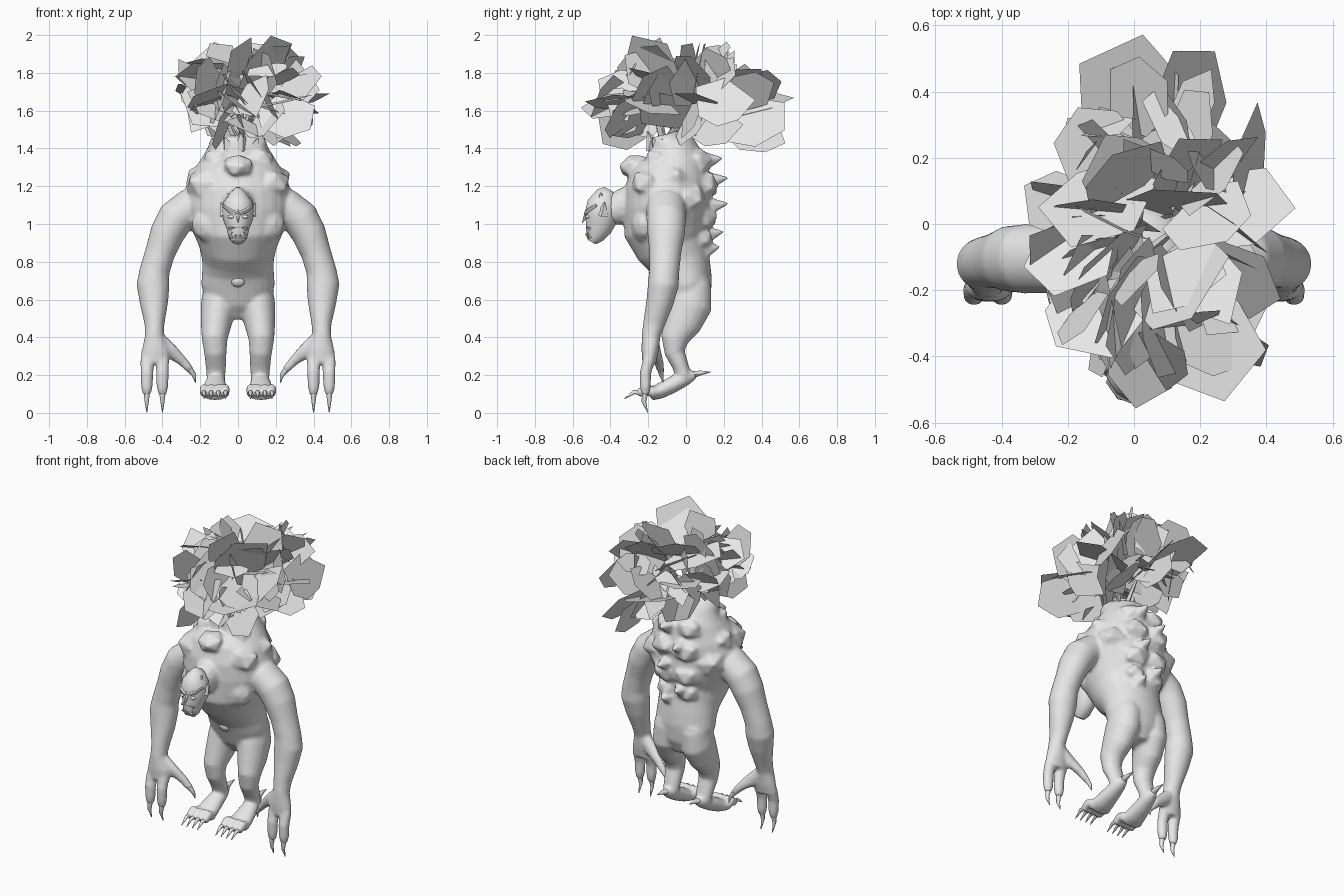
import bpy, bmesh, math, random
from mathutils import Vector, Matrix

random.seed(8)
grey = bpy.data.materials.new("stone grey")
grey.diffuse_color = (0.8, 0.8, 0.8, 1)


def finish(bm, name, smooth=None):
    bmesh.ops.recalc_face_normals(bm, faces=bm.faces[:])
    me = bpy.data.meshes.new(name)
    bm.to_mesh(me)
    bm.free()
    me.materials.append(grey)
    ob = bpy.data.objects.new(name, me)
    bpy.context.collection.objects.link(ob)
    if smooth:
        bpy.context.view_layer.objects.active = ob
        ob.select_set(True)
        bpy.ops.object.shade_smooth_by_angle(angle=math.radians(smooth))
        ob.select_set(False)
    return ob


def tube(bm, pts, n=14, s=1):
    """Closed loft through (x, y, z, side radius, depth radius) stations."""
    cs = [Vector((p[0] * s, p[1], p[2])) for p in pts]
    rings = []
    for i, p in enumerate(pts):
        t = (cs[min(i + 1, len(cs) - 1)] - cs[max(i - 1, 0)]).normalized()
        u = (Vector((1, 0, 0)) - t * t.x).normalized()
        v = t.cross(u)
        rings.append([bm.verts.new(cs[i] + u * p[3] * math.cos(a) + v * p[4] * math.sin(a))
                      for a in (2 * math.pi * k / n for k in range(n))])
    for a, b in zip(rings, rings[1:]):
        for k in range(n):
            bm.faces.new((a[k], a[(k + 1) % n], b[(k + 1) % n], b[k]))
    bm.faces.new(rings[0][::-1])
    bm.faces.new(rings[-1])


def blob(bm, c, r, sub=2, rot=0.0):
    m = Matrix.Translation(c) @ Matrix.Rotation(rot, 4, 'X') @ Matrix.Diagonal((*r, 1))
    bmesh.ops.create_icosphere(bm, subdivisions=sub, radius=1, matrix=m)


def spike(bm, a, b, r, n=6):
    a, b = Vector(a), Vector(b)
    m = Matrix.Translation((a + b) / 2) @ (b - a).to_track_quat('Z', 'Y').to_matrix().to_4x4()
    bmesh.ops.create_cone(bm, cap_ends=True, segments=n, radius1=r, radius2=r * 0.08,
                          depth=(b - a).length, matrix=m)


# Body: torso, limbs, hands, feet and rocky growths fused into one skin
bm = bmesh.new()
tube(bm, [(0, y, z, rx, ry) for z, y, rx, ry in (
    (.50, .03, .07, .06), (.58, .02, .17, .11), (.68, .005, .195, .135), (.75, -.012, .19, .147),
    (.81, -.035, .19, .165), (.88, -.07, .205, .195), (.96, -.10, .24, .228), (1.08, -.095, .29, .235),
    (1.17, -.095, .285, .23), (1.26, -.08, .25, .215), (1.34, -.07, .20, .18),
    (1.40, -.085, .16, .135), (1.45, -.125, .145, .085), (1.47, -.13, .11, .06))], 28)
tube(bm, [(0, -.22, 1.12, .11, .12), (0, -.34, 1.09, .08, .095), (0, -.44, 1.06, .06, .07)])
FINGERS = ((.483, -.215), (.40, -.215))
TOES = (.066, .104, .143, .180)
for s in (1, -1):
    # arm
    tube(bm, [(.16, -.10, 1.10, .09, .10), (.26, -.105, 1.085, .10, .105), (.33, -.105, 1.03, .10, .105),
              (.375, -.105, .95, .092, .10), (.412, -.11, .85, .08, .085), (.442, -.115, .75, .08, .08),
              (.45, -.12, .68, .088, .082), (.445, -.14, .58, .075, .072), (.442, -.17, .47, .053, .058),
              (.443, -.185, .41, .05, .05), (.437, -.19, .33, .074, .046), (.44, -.195, .26, .078, .036)], 20, s)
    for x, y in FINGERS:
        tube(bm, [(x, y + .02, .29, .036, .032), (x, y, .21, .034, .032),
                  (x, y, .14, .032, .03), (x, y, .095, .022, .022)], 10, s)
    # thumb
    tube(bm, [(.43, -.18, .40, .04, .035), (.36, -.165, .33, .042, .032),
              (.295, -.145, .275, .028, .026), (.25, -.135, .225, .021, .021)], 10, s)
    # leg and foot
    tube(bm, [(.09, .035, .68, .09, .10), (.102, .02, .57, .096, .118), (.116, -.02, .47, .082, .10),
              (.124, -.06, .39, .068, .074), (.12, -.06, .32, .060, .054), (.117, -.03, .25, .055, .044),
              (.117, -.01, .19, .05, .04)], 18, s)
    tube(bm, [(.115, .05, .205, .025, .022), (.116, .0, .185, .045, .04), (.12, -.07, .15, .058, .045),
              (.123, -.14, .115, .07, .042), (.123, -.19, .095, .072, .032)], 14, s)
    for x in TOES:
        tube(bm, [(x, -.16, .105, .022, .028), (x, -.21, .125, .024, .032), (x, -.255, .10, .02, .024)], 10, s)
    # chest plates and buttocks
    blob(bm, (.12 * s, -.22, 1.0), (.13, .075, .11))
    blob(bm, (.085 * s, .055, .65), (.095, .08, .11))
    # rocky shoulder and back growths
    for x, y, z, r in ((.07, .06, 1.33, .085), (.07, .085, 1.20, .095), (.07, .085, 1.04, .09),
                       (.07, .08, .92, .07), (.18, -.06, 1.24, .095), (.17, -.20, 1.21, .10),
                       (.18, .02, 1.13, .095), (.11, -.15, 1.34, .075)):
        blob(bm, (x * s, y, z), (r * 1.15, r, r * .9), 1, random.uniform(-.5, .5))
for k, (z, y) in enumerate(((1.34, .165), (1.235, .195), (1.10, .195), (.95, .17), (.87, .15))):
    x = .05 * (-1) ** k
    spike(bm, (x, .04, z - .02), (x * 1.1, y + .03, z + .01), .09, 5)
blob(bm, (0, -.28, 1.31), (.09, .085, .06), 1, .4)
body = finish(bm, "body")
rm = body.modifiers.new("fuse", 'REMESH')
rm.mode = 'VOXEL'
rm.voxel_size = 0.01
rm.use_smooth_shade = True
sm = body.modifiers.new("soften", 'SMOOTH')
sm.factor = 0.5
sm.iterations = 7

# Claws on fingers, thumbs, toes and heels
bm = bmesh.new()
for s in (1, -1):
    for x, y in FINGERS:
        tube(bm, [(x, y, .12, .018, .018), (x, y - .008, .06, .011, .012),
                  (x, y + .012, .002, .002, .002)], 8, s)
    tube(bm, [(.26, -.135, .235, .018, .018), (.232, -.13, .20, .012, .012),
              (.225, -.12, .16, .002, .002)], 8, s)
    for x in TOES:
        tube(bm, [(x, -.235, .105, .014, .014), (x, -.275, .11, .011, .011),
                  (x, -.325, .075, .002, .002)], 8, s)
    tube(bm, [(.115, .03, .2, .026, .02), (.115, .08, .212, .014, .012), (.115, .13, .216, .002, .002)], 8, s)
finish(bm, "claws", 50)

# Head: skull with slanted brow, nose, jaw and short crest
bm = bmesh.new()
tube(bm, [(0, -.50, .905, .03, .025), (0, -.485, .93, .05, .048), (0, -.465, .975, .06, .072),
          (0, -.45, 1.02, .078, .085), (0, -.445, 1.07, .086, .088), (0, -.44, 1.12, .076, .083),
          (0, -.44, 1.16, .048, .06), (0, -.45, 1.19, .015, .02)], 14)
spike(bm, (0, -.515, 1.07), (0, -.55, 1.005), .02)
for s in (1, -1):
    tube(bm, [(.006, -.53, 1.055, .012, .012), (.045, -.517, 1.07, .012, .013), (.082, -.475, 1.1, .005, .008)], 6, s)
    spike(bm, (.065 * s, -.44, 1.05), (.09 * s, -.43, 1.115), .035, 5)
    spike(bm, (.04 * s, -.45, 1.12), (.055 * s, -.45, 1.165), .03, 5)
tube(bm, [(-.045, -.51, .975, .012, .008), (0, -.533, .985, .014, .01), (.045, -.51, .975, .012, .008)], 6)
tube(bm, [(-.042, -.505, .935, .012, .01), (0, -.528, .925, .016, .014), (.042, -.505, .935, .012, .01)], 6)
finish(bm, "head", 50)

bm = bmesh.new()
for s in (1, -1):
    blob(bm, (.036 * s, -.52, 1.038), (.02, .012, .010))
finish(bm, "eyes", 60)
bm = bmesh.new()
for s in (1, -1):
    for x, h in ((.01, .016), (.032, .03)):
        spike(bm, (x * s, -.53 + x * .4, .935), (x * s, -.535 + x * .4, .935 + h), .006, 5)
finish(bm, "teeth", 30)

# Navel bump
bm = bmesh.new()
blob(bm, (0, -.13, .70), (.042, .03, .036))
finish(bm, "navel", 60)

# Stump: splintered rim and bare stems
bm = bmesh.new()
for k in range(9):
    a = 2 * math.pi * k / 9
    c, d = math.cos(a), math.sin(a)
    spike(bm, (.10 * c, -.12 + .05 * d, 1.40), (.14 * c, -.125 + .08 * d, 1.45 + .04 * random.random()), .045, 4)
for x, y, z in ((.1, -.2, 1.72), (-.12, -.15, 1.7), (.03, .12, 1.68), (.18, .03, 1.66)):
    spike(bm, (0, -.12, 1.42), (x, y, z), .022, 4)
finish(bm, "stump", 20)

# Foliage: flat, ragged angular leaves (base, tip, width, roll in degrees)
OUTLINE = ((0, .1), (.25, .45), (.68, .5), (1, .15), (.85, -.42), (.3, -.5))


def leaf(base, tip, width, roll, jitter):
    base, tip = Vector(base), Vector(tip)
    axis = tip - base
    side = axis.cross(Vector((0, 0, 1))).normalized()
    side = Matrix.Rotation(math.radians(roll), 3, axis.normalized()) @ side
    return [base + axis * min(1, t + random.uniform(-jitter, jitter))
            + side * (w + random.uniform(-jitter, jitter)) * width for t, w in OUTLINE]


def inside(p):
    """Crown volume: a flattened dome, hollow underneath at the front left."""
    q = Vector(((p.x - .065) / .43, p.y / .57, (p.z - 1.69) / (.32 if p.z > 1.69 else .34)))
    low = 1.37 + .45 * max(0, -.1 - p.x) + (.08 if abs(p.x) < .15 and abs(p.y + .1) < .2 else 0)
    return q.length < 1.02 and p.z > low


bm = bmesh.new()
for bx, by, bz, tx, ty, tz, w, r in (
        (0, .12, 1.56, -.03, .565, 1.68, .32, 12), (.08, .1, 1.56, .22, .54, 1.53, .32, 50),
        (.06, -.12, 1.62, .32, -.52, 1.66, .32, 12), (.10, -.25, 1.62, .40, -.42, 1.53, .26, 60),
        (-.03, -.12, 1.62, -.20, -.40, 1.70, .30, 25), (0, -.2, 1.66, .03, -.565, 1.60, .24, -30),
        (.08, 0, 1.62, .48, .09, 1.68, .26, -15), (.1, -.1, 1.6, .44, -.2, 1.8, .26, 40),
        (-.04, 0, 1.62, -.345, .09, 1.72, .22, 25), (-.04, -.08, 1.6, -.33, -.06, 1.86, .2, -35),
        (.06, -.1, 1.62, .21, -.24, 2.0, .34, 5), (-.03, 0, 1.6, -.12, .02, 1.965, .24, 75),
        (.05, .03, 1.6, .2, .1, 1.97, .30, 60), (-.03, .05, 1.6, -.15, .32, 1.76, .22, -50),
        (.1, .05, 1.55, .32, .25, 1.45, .26, 35), (-.03, -.2, 1.58, -.13, -.46, 1.46, .24, 70),
        (.12, .2, 1.5, .14, .53, 1.46, .2, 80)):
    bm.faces.new([bm.verts.new(p) for p in leaf((bx, by, bz), (tx, ty, tz), w, r, .04)])
count = 0
for k in range(6000):
    a, e = k * 2.4 + random.uniform(-.3, .3), random.uniform(-1.0, 1.1)
    d = Vector((.42 * math.cos(a) * math.cos(e), .55 * math.sin(a) * math.cos(e), .32 * math.sin(e)))
    c = Vector((.065, 0, 1.68))
    # every other leaf is turned away from the crown's centre
    turn = Vector([random.uniform(-.12, .12) for _ in range(3)]) * (k % 2)
    pts = leaf(c + d * random.uniform(.1, .55) - turn, c + d * random.uniform(.8, 1) + turn,
               random.uniform(.18, .32), random.uniform(-90, 90), .12)
    if all(inside(p) for p in pts):
        bm.faces.new([bm.verts.new(p) for p in pts])
        count += 1
        if count == 64:
            break
finish(bm, "foliage")
